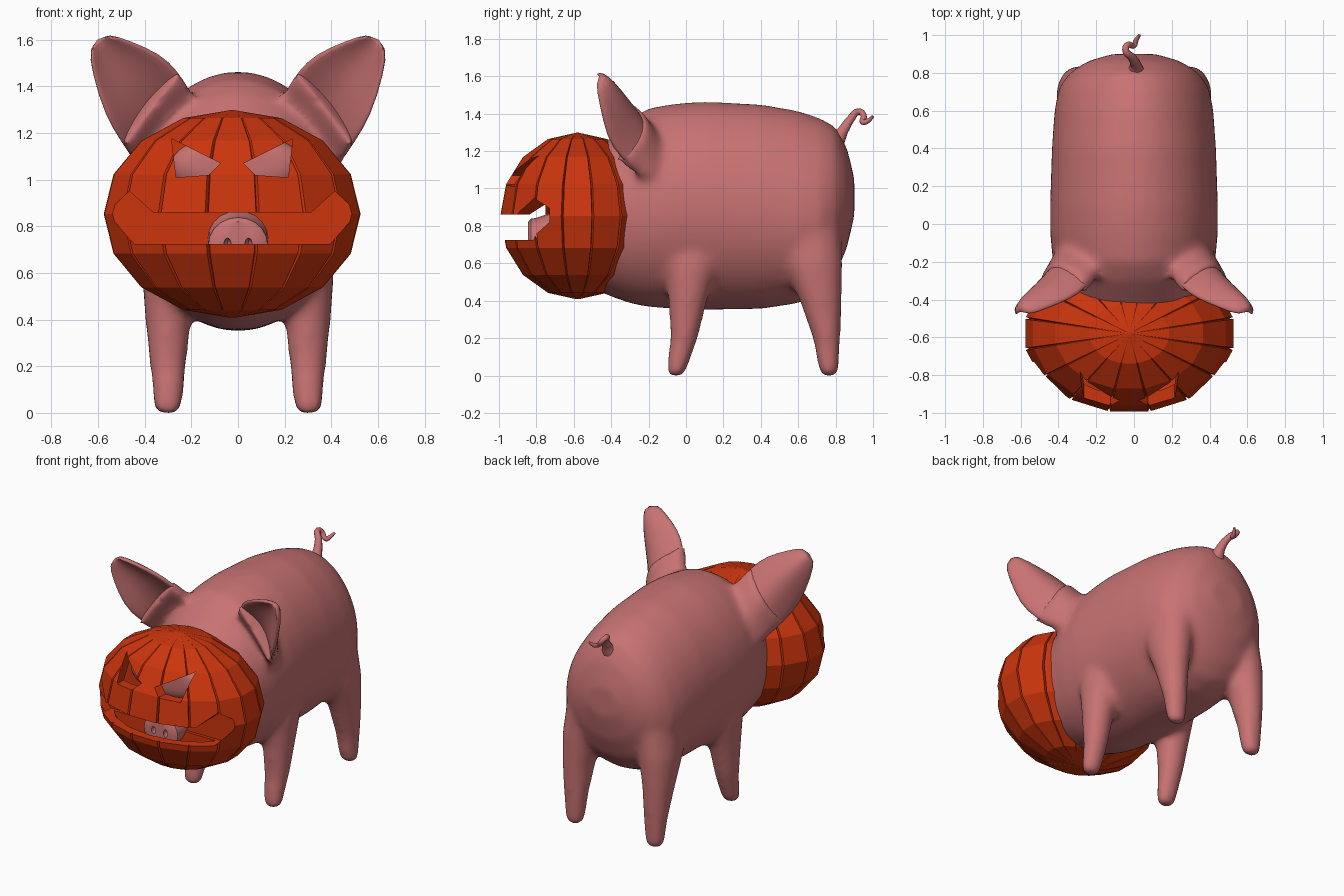
import bpy, bmesh, math
from mathutils import Vector, Matrix

if "Cube" in bpy.data.objects:
    bpy.data.objects.remove(bpy.data.objects["Cube"])


def material(name, rgb):
    m = bpy.data.materials.new(name)
    m.diffuse_color = (*rgb, 1)
    m.use_nodes = True
    m.node_tree.nodes["Principled BSDF"].inputs["Base Color"].default_value = m.diffuse_color
    return m


PINK = material("pink_skin", (0.58, 0.17, 0.17))
ORANGE = material("orange_rind", (0.60, 0.035, 0.004))


def loft(bm, rings):
    rows = [[bm.verts.new(p) for p in r] for r in rings]
    n = len(rows[0])
    for a, b in zip(rows, rows[1:]):
        for i in range(n):
            j = (i + 1) % n
            bm.faces.new((a[i], a[j], b[j], b[i]))
    bm.faces.new(rows[0])
    bm.faces.new(rows[-1])
    return [v for r in rows for v in r]


def finish(bm, name, mat=None):
    bmesh.ops.recalc_face_normals(bm, faces=bm.faces)
    me = bpy.data.meshes.new(name)
    bm.to_mesh(me)
    bm.free()
    ob = bpy.data.objects.new(name, me)
    bpy.context.collection.objects.link(ob)
    if mat:
        me.materials.append(mat)
    return ob


def smooth(ob):
    for p in ob.data.polygons:
        p.use_smooth = True


def apply_mods(ob):
    bpy.context.view_layer.objects.active = ob
    for m in list(ob.modifiers):
        bpy.ops.object.modifier_apply(modifier=m.name)


def angles(n):
    return [2 * math.pi * i / n for i in range(n)]


# Ears: (inner edge, outer edge, depth of cup)
EAR = [((.16, -.20, 1.28), (.36, -.14, 1.05), .04),
       ((.205, -.27, 1.385), (.43, -.21, 1.05), .08),
       ((.26, -.34, 1.47), (.50, -.35, 1.16), .11),
       ((.33, -.39, 1.54), (.57, -.42, 1.27), .10),
       ((.46, -.44, 1.595), (.625, -.455, 1.45), .07),
       ((.56, -.478, 1.63), (.64, -.478, 1.57), .03)]
BACKWARD = Vector((.3, .92, .25)).normalized()


def ear_rings(side, sections, cup, edge=.015):
    rings = []
    for a, b, d in sections:
        a, b = Vector(a), Vector(b)
        back = [a.lerp(b, s / 8) + BACKWARD * (d * math.sin(math.pi * s / 8) + edge) for s in range(9)]
        front = [a.lerp(b, s / 8) + BACKWARD * (d * cup * math.sin(math.pi * s / 8) - edge)
                 for s in range(8, -1, -1)]
        rings.append([(side * p.x, p.y, p.z) for p in back + front])
    return rings


# Body sections along y: (y, bottom, top, half width)
BODY = [(-.80, .98, 1.16, .20), (-.77, .93, 1.20, .28), (-.66, .88, 1.20, .33),
        (-.58, .55, 1.20, .35), (-.45, .44, 1.23, .37), (-.30, .385, 1.37, .405),
        (-.20, .365, 1.43, .43), (-.05, .355, 1.455, .445), (.10, .35, 1.465, .445),
        (.40, .355, 1.45, .435), (.60, .385, 1.415, .42), (.72, .44, 1.375, .395),
        (.80, .54, 1.33, .34), (.86, .68, 1.22, .25), (.90, .85, 1.06, .12)]
bm = bmesh.new()
rings = []
for y, b, t, w in BODY:
    taper = .12 * max(0, min(1, (y - .3) / .4))  # rump narrows towards the top
    rings.append([(w * math.cos(a) * (1 - taper * math.sin(a)), y,
                   (b + t) / 2 + (t - b) / 2 * math.sin(a)) for a in angles(40)])
loft(bm, rings)

# Legs, sections along z: (x, y, z, rx, ry)
FRONT = [(.30, -.055, -.004, .04, .035), (.30, -.055, .012, .062, .053), (.30, -.01, .2, .08, .076),
         (.30, .01, .4, .10, .105), (.29, .03, .6, .125, .15), (.23, .05, .85, .13, .17)]
BACK = [(.30, .765, -.004, .04, .035), (.30, .765, .012, .062, .053), (.30, .752, .2, .08, .076),
        (.30, .72, .4, .10, .115), (.285, .675, .6, .13, .165), (.245, .65, .85, .145, .18),
        (.20, .62, 1.05, .12, .15)]
for side in (-1, 1):
    for leg in (FRONT, BACK):
        loft(bm, [[(side * (x + rx * math.cos(a)), y + ry * math.sin(a), z) for a in angles(16)]
                  for x, y, z, rx, ry in leg])
    # thick ear root that blends into the neck
    loft(bm, ear_rings(side, EAR[:3], .1, .035))
bmesh.ops.recalc_face_normals(bm, faces=bm.faces)
body = finish(bm, "pig_body")
# fuse and soften the joints
rm = body.modifiers.new("fuse", 'REMESH')
rm.mode = 'VOXEL'
rm.voxel_size = .018
sm = body.modifiers.new("soften", 'SMOOTH')
sm.factor = .5
sm.iterations = 24
apply_mods(body)
body.data.materials.append(PINK)
smooth(body)

for side, label in ((-1, "left"), (1, "right")):
    bm = bmesh.new()
    loft(bm, ear_rings(side, EAR, .6))
    ear = finish(bm, label + "_ear", PINK)
    ear.modifiers.new("round", 'SUBSURF').levels = 1
    apply_mods(ear)
    smooth(ear)

# Snout with nostrils
bm = bmesh.new()
SNOUT = [(-.60, .80, .17), (-.72, .75, .12), (-.80, .725, .118), (-.83, .72, .118), (-.845, .72, .10)]
loft(bm, [[(r * 1.08 * math.cos(a), y, z + r * math.sin(a)) for a in angles(20)] for y, z, r in SNOUT])
snout = finish(bm, "snout", PINK)
bm = bmesh.new()
for x in (-.045, .045):
    bmesh.ops.create_uvsphere(bm, u_segments=10, v_segments=6, radius=1,
                              matrix=Matrix.Translation((x, -.845, .725)) @ Matrix.Diagonal((.016, .04, .025, 1)))
nostrils = finish(bm, "nostril_cutter")

# Curly tail
cu = bpy.data.curves.new("tail", 'CURVE')
cu.dimensions = '3D'
cu.bevel_depth = .03
cu.bevel_resolution = 3
cu.use_fill_caps = True
TAIL = [(.01, .80, 1.25, 1.7), (.01, .84, 1.31, 1.0), (-.01, .88, 1.37, .75), (-.045, .925, 1.41, .6),
        (-.03, .95, 1.39, .55), (.0, .945, 1.355, .5), (.01, .97, 1.36, .45), (.03, 1.0, 1.385, .25)]
sp = cu.splines.new('BEZIER')
sp.bezier_points.add(len(TAIL) - 1)
for bp, (x, y, z, r) in zip(sp.bezier_points, TAIL):
    bp.co, bp.radius = (x, y, z), r
    bp.handle_left_type = bp.handle_right_type = 'AUTO'
sp.resolution_u = 5
tail = bpy.data.objects.new("tail", cu)
bpy.context.collection.objects.link(tail)
cu.materials.append(PINK)

# Pumpkin: 16 flat ribs with narrow grooves, 8 bands high
C = Vector((-.025, -.58, .853))
R = Vector((.56, .42, .445))
bm = bmesh.new()
rings = []
for k in range(9):
    lat = math.radians(max(-89, min(89, -90 + 22.5 * k)))
    rings.append([(C.x + R.x * s * math.cos(lat) * math.cos(rib + math.radians(off)),
                   C.y + R.y * s * math.cos(lat) * math.sin(rib + math.radians(off)),
                   C.z + R.z * math.sin(lat))
                  for rib in angles(16) for off, s in ((-10.5, 1), (10.5, 1), (11.25, .96))])
loft(bm, rings)
pumpkin = finish(bm, "pumpkin_mask", ORANGE)

# Cavity behind the carved face
bm = bmesh.new()
bmesh.ops.create_uvsphere(bm, u_segments=16, v_segments=8, radius=1,
                          matrix=Matrix.Translation(C) @ Matrix.Diagonal((R.x * .87, R.y * .86, R.z * .87, 1)))
bmesh.ops.bisect_plane(bm, geom=bm.verts[:] + bm.edges[:] + bm.faces[:],
                       plane_co=(0, -.75, 0), plane_no=(0, 1, 0), clear_outer=True)
bmesh.ops.holes_fill(bm, edges=[e for e in bm.edges if e.is_boundary])
cavity = finish(bm, "cavity_cutter")


def prism(name, outline, y1):
    bm = bmesh.new()
    loft(bm, [[(C.x + x, y, z) for x, z in outline] for y in (-1.2, y1)])
    return finish(bm, name)


# Carved mouth and eyes
half = [(.34, .86), (.44, .95), (.54, .86), (.42, .725)]
mouth = prism("mouth_cutter", half + [(-x, z) for x, z in reversed(half)], -.73)
eye = [(.26, 1.175), (.05, 1.07), (.10, 1.02), (.24, 1.01)]
eyes = [prism("eye_cutter", [(s * x, z) for x, z in eye], -.735) for s in (-1, 1)]

for target, cutters in ((pumpkin, [cavity, mouth] + eyes), (snout, [nostrils])):
    for c in cutters:
        m = target.modifiers.new("cut", 'BOOLEAN')
        m.operation, m.solver, m.object = 'DIFFERENCE', 'EXACT', c
    apply_mods(target)
    for c in cutters:
        bpy.data.objects.remove(c)
bpy.ops.object.select_all(action='DESELECT')
snout.select_set(True)
bpy.context.view_layer.objects.active = snout
bpy.ops.object.shade_smooth_by_angle(angle=math.radians(40))
